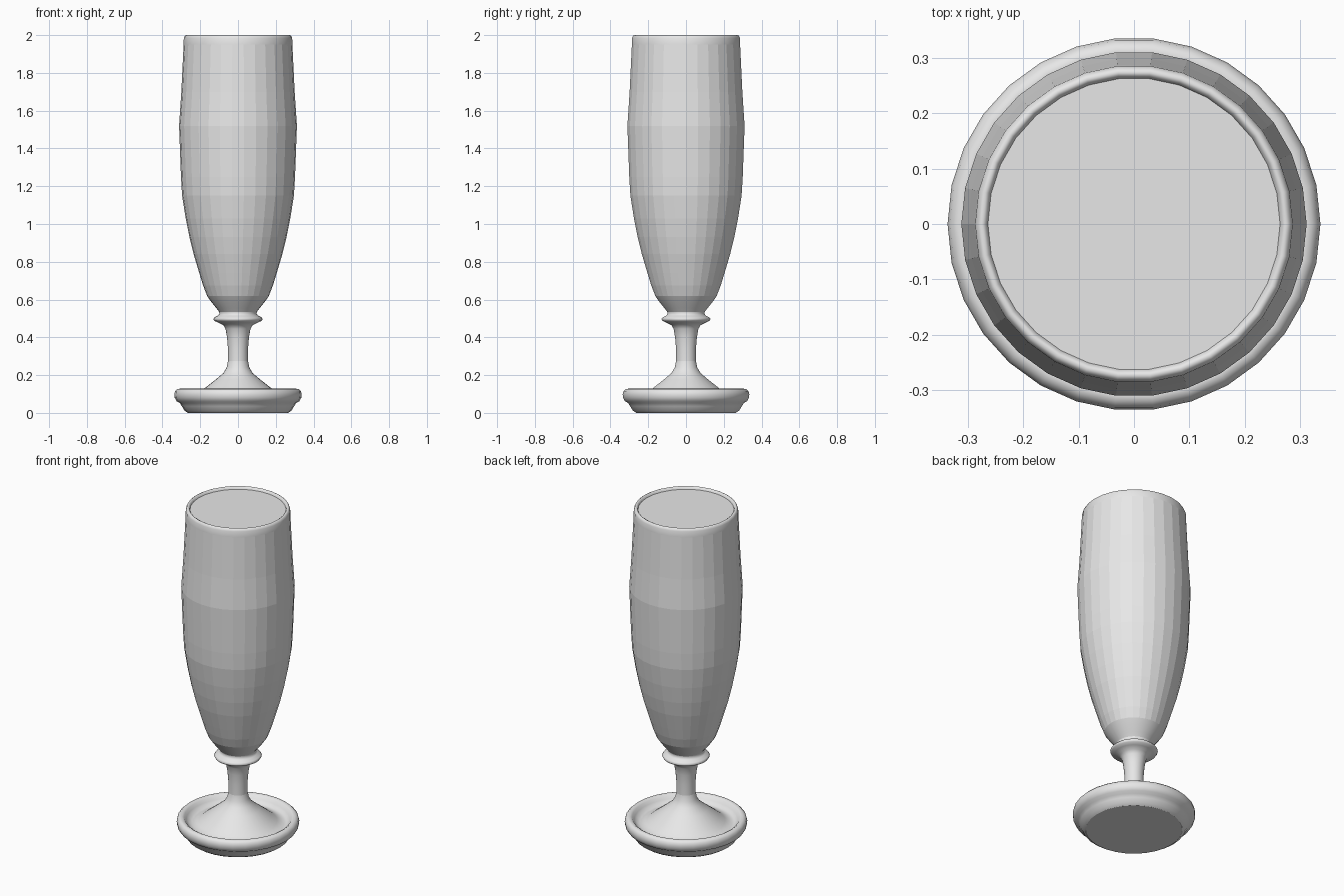
import bpy, bmesh, math

SIDES = 30

glass = bpy.data.materials.new("plain_grey")
glass.diffuse_color = (0.8, 0.8, 0.8, 1.0)


def lathe(name, profile, cap_start=False, cap_end=False, flat_range=None):
    """Revolve (radius, z) points; bands inside flat_range stay faceted."""
    bm = bmesh.new()
    rings = []
    for r, z in profile:
        rings.append([bm.verts.new((r * math.cos(2 * math.pi * i / SIDES),
                                    r * math.sin(2 * math.pi * i / SIDES), z))
                      for i in range(SIDES)])
    for k in range(len(rings) - 1):
        a, b = rings[k], rings[k + 1]
        mid = (profile[k][1] + profile[k + 1][1]) / 2
        flat = flat_range is not None and flat_range[0] < mid < flat_range[1]
        for i in range(SIDES):
            j = (i + 1) % SIDES
            f = bm.faces.new((a[i], a[j], b[j], b[i]))
            f.smooth = not flat
    if cap_start:
        bm.faces.new(rings[0][::-1])
    if cap_end:
        bm.faces.new(rings[-1])
    # keep cap borders sharp
    for e in bm.edges:
        if any(len(f.verts) > 4 for f in e.link_faces):
            e.smooth = False
    me = bpy.data.meshes.new(name)
    bm.to_mesh(me)
    bm.free()
    me.materials.append(glass)
    ob = bpy.data.objects.new(name, me)
    bpy.context.collection.objects.link(ob)
    return ob


# dished foot with rounded rim, flaring up into the stem
lathe("foot", [
    (0.265, 0.0), (0.283, 0.012), (0.297, 0.035), (0.308, 0.052),
    (0.325, 0.062), (0.335, 0.08), (0.337, 0.098), (0.333, 0.115),
    (0.322, 0.126), (0.308, 0.128), (0.296, 0.121), (0.285, 0.105),
    (0.268, 0.088), (0.245, 0.086), (0.215, 0.10), (0.18, 0.128),
    (0.12, 0.175), (0.078, 0.21), (0.06, 0.24), (0.053, 0.275)],
    cap_start=True)

# slim stem with collar ring
lathe("stem", [
    (0.053, 0.275), (0.053, 0.34), (0.058, 0.40), (0.066, 0.445),
    (0.078, 0.465), (0.105, 0.478), (0.125, 0.487), (0.131, 0.497),
    (0.124, 0.506), (0.106, 0.515), (0.098, 0.525), (0.10, 0.535)])

# tall tulip bowl, faceted wall and rounded lip
lathe("bowl", [
    (0.10, 0.535), (0.115, 0.555), (0.142, 0.588), (0.163, 0.618),
    (0.185, 0.675), (0.205, 0.74), (0.235, 0.84), (0.257, 0.93),
    (0.277, 1.03), (0.296, 1.15), (0.302, 1.25), (0.312, 1.52),
    (0.300, 1.70), (0.288, 1.95), (0.287, 1.985), (0.282, 1.996),
    (0.275, 2.0), (0.268, 1.996), (0.264, 1.985)],
    flat_range=(0.62, 1.96))

# flat surface filling the mouth
lathe("fill_surface", [(0.264, 1.975), (0.264, 1.985)], cap_end=True)
